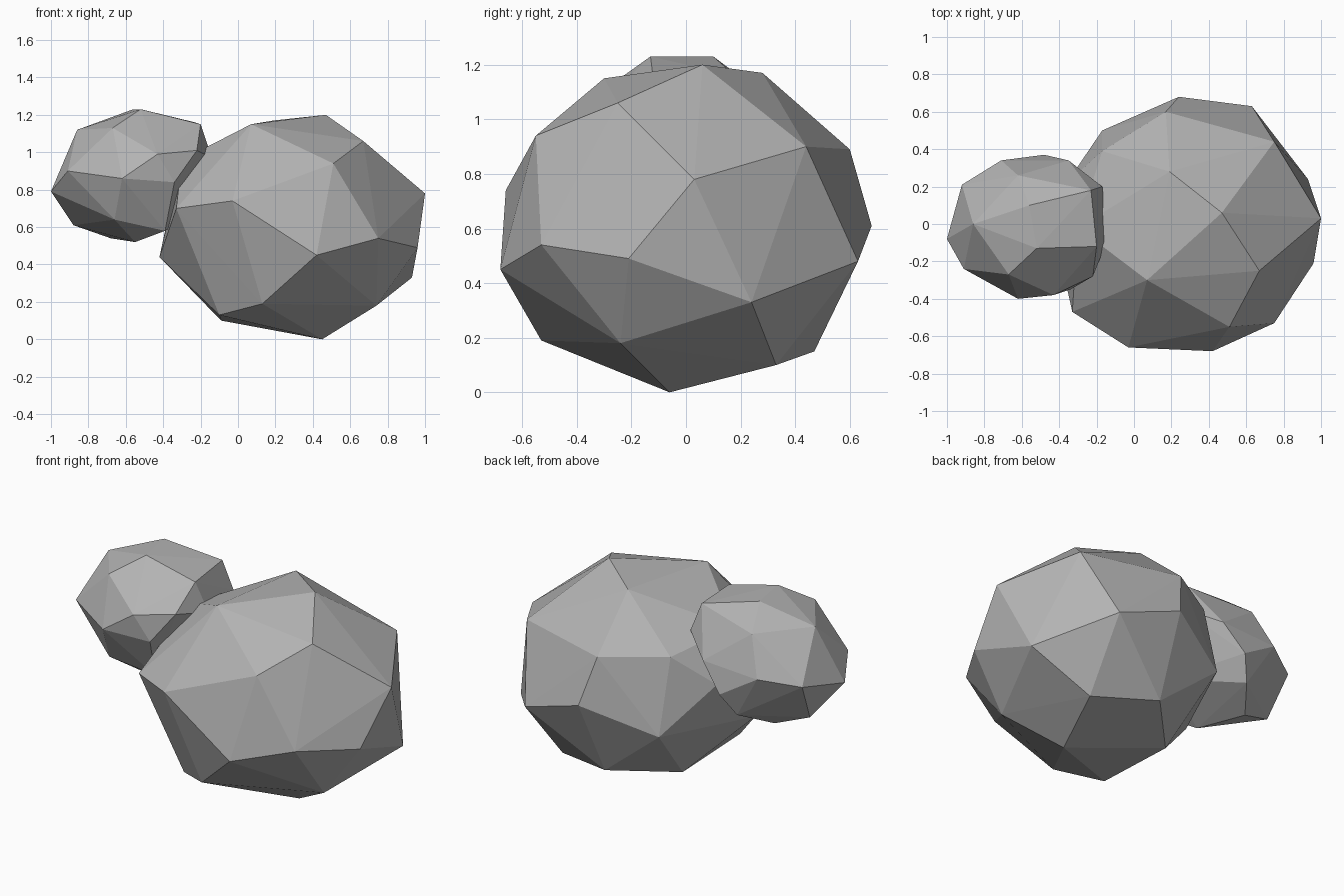
import bpy
import bmesh

# Remove the default cube if it exists
default_cube = bpy.data.objects.get("Cube")
if default_cube:
    bpy.data.objects.remove(default_cube, do_unlink=True)


def make_material(name, grey):
    """Flat grey material for viewport and render."""
    material = bpy.data.materials.new(name)
    material.use_nodes = True
    colour = (grey, grey, grey, 1)
    material.diffuse_color = colour
    shader = material.node_tree.nodes["Principled BSDF"]
    shader.inputs["Base Color"].default_value = colour
    shader.inputs["Roughness"].default_value = 0.9
    return material


def make_boulder(name, corners, material):
    """Wrap a faceted convex stone around its corners (in hundredths)."""
    bm = bmesh.new()
    for corner in corners:
        bm.verts.new([value / 100 for value in corner])
    hull = bmesh.ops.convex_hull(bm, input=bm.verts[:])
    # Drop any corner that ended up inside the stone
    loose = [v for v in bm.verts if not v.link_faces]
    bmesh.ops.delete(bm, geom=loose, context="VERTS")
    bmesh.ops.recalc_face_normals(bm, faces=bm.faces[:])
    mesh = bpy.data.meshes.new(name)
    bm.to_mesh(mesh)
    bm.free()
    mesh.materials.append(material)
    boulder = bpy.data.objects.new(name, mesh)
    bpy.context.scene.collection.objects.link(boulder)
    return boulder


stone_grey = make_material("stone_grey", 0.45)

# Large boulder: crown, shoulders, belly and foot corners
large_crown = [(7, -30, 115), (47, 6, 120), (67, -25, 106), (19, 28, 117)]
large_shoulders = [
    (51, -55, 94), (75, 44, 90), (17, 60, 89), (-17, 39, 90), (-30, -2, 96),
    (-33, -47, 70), (-3, -66, 74), (100, 3, 78), (-36, 22, 72),
]
large_belly = [
    (42, -68, 45), (75, -53, 54), (96, -21, 49), (93, 24, 33),
    (63, 63, 48), (24, 68, 61), (-17, 50, 46), (-42, -6, 44),
]
large_foot = [
    (74, -24, 18), (45, -6, 0), (13, -53, 19), (-10, -37, 13),
    (-9, 16, 10), (21, 47, 15), (59, 33, 10),
]
make_boulder("large_boulder",
             large_crown + large_shoulders + large_belly + large_foot,
             stone_grey)

# Small boulder: leans against the large one
small_crown = [
    (-86, 0, 112), (-67, -27, 113), (-52, -13, 123), (-56, 10, 123),
    (-20, -12, 115), (-23, 18, 116), (-62, 26, 111),
]
small_belly = [
    (-100, -8, 79), (-91, -24, 90), (-62, -40, 86), (-43, -38, 99),
    (-22, -28, 101), (-14, -8, 97), (-17, 20, 99), (-35, 34, 91),
    (-48, 37, 75), (-71, 34, 89), (-92, 21, 85), (-34, -35, 84),
]
small_foot = [
    (-66, -28, 64), (-88, 8, 61), (-68, 13, 54), (-55, -12, 52),
    (-39, -23, 58), (-55, 30, 62), (-24, 0, 66),
]
make_boulder("small_boulder", small_crown + small_belly + small_foot,
             stone_grey)
